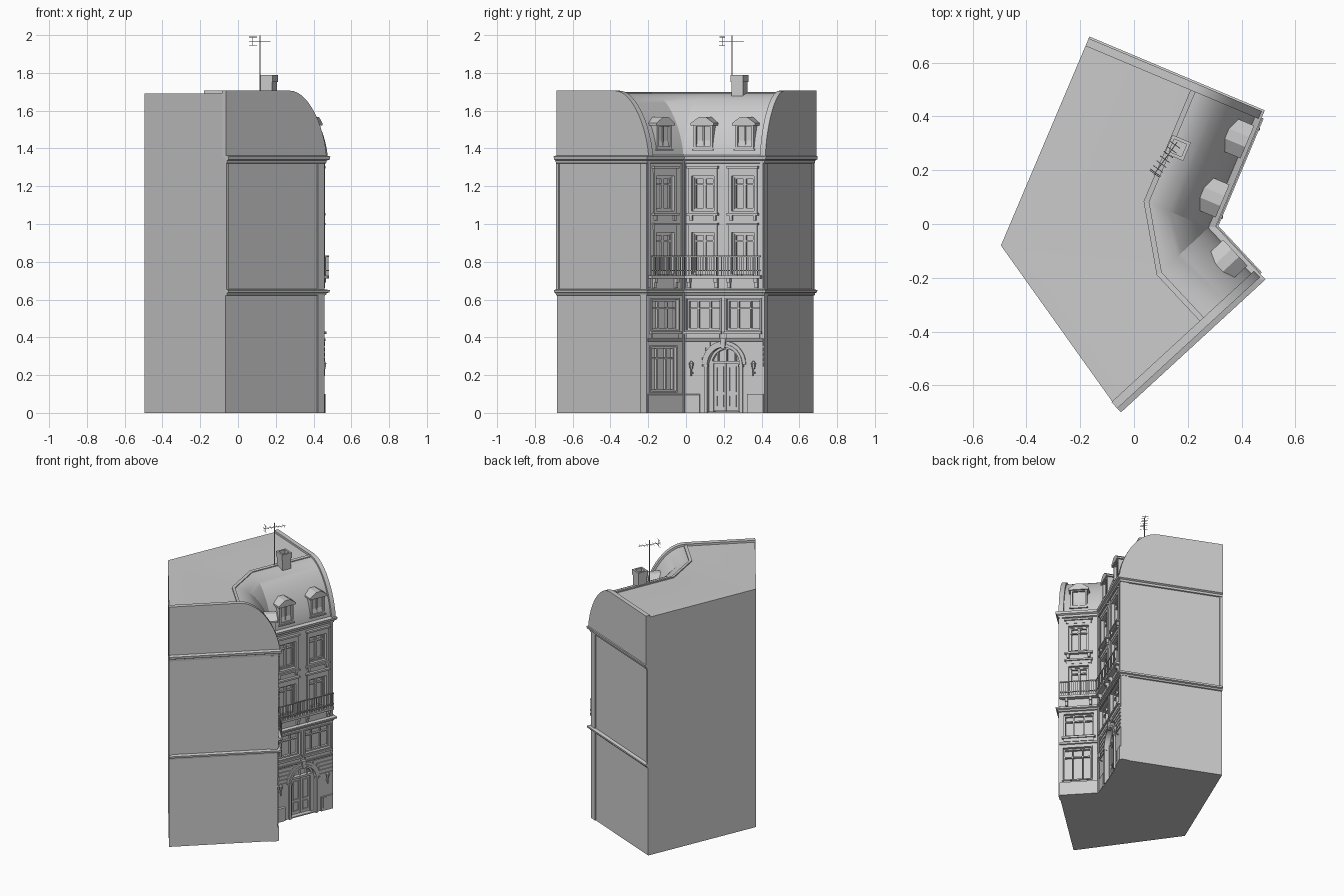
import bpy, bmesh, math
from mathutils import Vector, Matrix

if "Cube" in bpy.data.objects:
    bpy.data.objects.remove(bpy.data.objects["Cube"])

# Footprint corners: D is the concave street corner between the two facades
A, B, C = Vector((-.495, -.08)), Vector((-.175, .675)), Vector((.455, .41))
D, E, F = Vector((.2765, -.014)), Vector((.455, -.205)), Vector((-.065, -.683))
EAVE, TOP, DEEP, SEG = 1.365, 1.692, .25, 14


def frame(p, q):
    """Local wall frame: X along the wall, Y inward, Z up."""
    x = (q - p).normalized()
    return Matrix(((x.x, -x.y, 0, p.x), (x.y, x.x, 0, p.y), (0, 0, 1, 0), (0, 0, 0, 1)))


W1, W2, S1, S2 = frame(E, D), frame(D, C), frame(F, E), frame(C, B)
L1, L2, LS1, LS2 = (D - E).length, (C - D).length, (E - F).length, (B - C).length
WORLD = Matrix()


def finish(name, bm, smooth=False):
    bmesh.ops.remove_doubles(bm, verts=bm.verts, dist=1e-5)
    bmesh.ops.recalc_face_normals(bm, faces=bm.faces)
    me = bpy.data.meshes.new(name)
    bm.to_mesh(me)
    bm.free()
    ob = bpy.data.objects.new(name, me)
    bpy.context.collection.objects.link(ob)
    if smooth:
        bpy.ops.object.select_all(action='DESELECT')
        ob.select_set(True)
        bpy.context.view_layer.objects.active = ob
        bpy.ops.object.shade_smooth_by_angle(angle=math.radians(30))
    return ob


def loft(bm, rings, closed=True):
    vs = [[bm.verts.new(p) for p in r] for r in rings]
    n = len(rings[0])
    for a, b in zip(vs, vs[1:]):
        for i in range(n):
            bm.faces.new((a[i], a[(i + 1) % n], b[(i + 1) % n], b[i]))
    bm.faces.new(vs[0])
    bm.faces.new(vs[-1])


def add_prism(bm, m, pts, y0, y1):
    loft(bm, [[m @ Vector((x, y, z)) for x, z in pts] for y in (y0, y1)])


def add_box(bm, m, x0, x1, y0, y1, z0, z1):
    add_prism(bm, m, [(x0, z0), (x1, z0), (x1, z1), (x0, z1)], y0, y1)


def boxes(name, m, items):
    # Separate meshes may touch, so doubles are only merged inside each box
    me = bpy.data.meshes.new(name)
    bm = bmesh.new()
    for it in items:
        add_box(bm, m, *it)
    bmesh.ops.recalc_face_normals(bm, faces=bm.faces)
    bm.to_mesh(me)
    bm.free()
    ob = bpy.data.objects.new(name, me)
    bpy.context.collection.objects.link(ob)
    return ob


def prism(name, m, pts, y0, y1, smooth=False):
    bm = bmesh.new()
    add_prism(bm, m, pts, y0, y1)
    return finish(name, bm, smooth)


def sweep(name, path, prof):
    """Moulding: profile of (outward, z) mitred along the walls."""
    dirs = [(b - a).normalized() for a, b in zip(path, path[1:])]
    nor = [Vector((d.y, -d.x)) for d in dirs]
    bm, rings = bmesh.new(), []
    for i, p in enumerate(path):
        a, b = nor[max(i - 1, 0)], nor[min(i, len(nor) - 1)]
        mit = (a + b) / (1 + a.dot(b))
        rings.append([(*(p + mit * o), z) for o, z in prof])
    loft(bm, rings)
    return finish(name, bm)


def rod(name, p, q, r, n=6, r2=None):
    p, q = Vector(p), Vector(q)
    bm = bmesh.new()
    m = Matrix.Translation((p + q) / 2) @ (q - p).to_track_quat('Z', 'Y').to_matrix().to_4x4()
    bmesh.ops.create_cone(bm, cap_ends=True, segments=n, radius1=r,
                          radius2=r if r2 is None else r2, depth=(q - p).length, matrix=m)
    return finish(name, bm, n > 6)


def roof_curve(off=0):
    out = []
    for k in range(SEG + 1):
        t = math.pi / 2 * k / SEG
        out.append((DEEP - (DEEP + off) * math.cos(t) + .02 * math.sin(2 * t),
                    EAVE + (TOP - EAVE + off) * math.sin(t)))
    return out


# Main body with curved mansard, including the wedge at the concave corner
n1, n2 = -W1.col[1].xy, -W2.col[1].xy
cols = [[(*(p - n * d), z) for d, z in roof_curve()] for p, n in ((E, n1), (D, n1), (D, n2), (C, n2))]
bm = bmesh.new()
face = lambda pts: bm.faces.new([bm.verts.new(p) for p in pts])
up = lambda p, z: (p.x, p.y, z)
for i in range(3):
    for k in range(SEG):
        q = [cols[i][k], cols[i + 1][k], cols[i + 1][k + 1], cols[i][k + 1]]
        face(q[1:] if i == 1 and k == 0 else q)
face([up(E, 0), up(D, 0), cols[1][0], cols[0][0]])
face([up(D, 0), up(C, 0), cols[3][0], cols[2][0]])
face([up(F, 0), up(E, 0)] + cols[0] + [up(F, TOP)])
face([up(B, TOP)] + cols[3][::-1] + [up(C, 0), up(B, 0)])
face([up(B, 0), up(A, 0), up(A, TOP), up(B, TOP)])
face([up(A, 0), up(F, 0), up(F, TOP), up(A, TOP)])
face([up(p, 0) for p in (A, B, C, D, E, F)])
face([up(A, TOP), up(F, TOP)] + [c[-1] for c in cols] + [up(B, TOP)])
body = finish("building_body", bm)

# Window list: frame, centre, half width, bottom, top, kind
wins = []
for m, xs in ((W1, (.125,)), (W2, (.115, .345))):
    for x in xs:
        wins += [(m, x, .064, 1.07, 1.255, 'tall'), (m, x, .064, .735, .955, 'balcony'),
                 (m, x, .096, .44, .60, 'wide')]
wins.append((W1, .115, .09, .115, .35, 'shop'))

# Arched door opening and the cutter for every recess
XC, ZS = .235, .255
arc = lambda r: [(XC + r * math.cos(math.pi * k / 16), ZS + r * math.sin(math.pi * k / 16)) for k in range(17)]
bm = bmesh.new()
for m, x, h, z0, z1, kind in wins:
    add_box(bm, m, x - h, x + h, -.02, .03, z0, z1)
add_prism(bm, W2, [(XC - .095, .008), (XC + .095, .008)] + arc(.095), -.02, .045)
cutter = finish("opening_cutter", bm)
cutter.hide_render = True
mod = body.modifiers.new("openings", 'BOOLEAN')
mod.object, mod.operation, mod.solver = cutter, 'DIFFERENCE', 'EXACT'
bpy.ops.object.select_all(action='DESELECT')
bpy.context.view_layer.objects.active = body
body.select_set(True)
bpy.ops.object.modifier_apply(modifier="openings")
bpy.data.objects.remove(cutter)
bpy.ops.object.shade_smooth_by_angle(angle=math.radians(20))


def ring(x0, x1, z0, z1, t, y0, y1):
    return [(x0, x0 + t, y0, y1, z0, z1), (x1 - t, x1, y0, y1, z0, z1),
            (x0 + t, x1 - t, y0, y1, z0, z0 + t), (x0 + t, x1 - t, y0, y1, z1 - t, z1)]


# Window frames, casings, hoods and sills
for m, x, h, z0, z1, kind in wins:
    b = ring(x - h, x + h, z0, z1, .009, .012, .029)
    zt = z1 - (.045 if kind != 'shop' else .06)
    if kind in ('wide', 'shop'):
        b += [(x + s * h * .36 - .004, x + s * h * .36 + .004, .014, .029, z0, z1) for s in (-1, 1)]
    else:
        b += ring(x - h + .009, x, z0 + .009, z1 - .009, .007, .016, .029)
        b += ring(x, x + h - .009, z0 + .009, z1 - .009, .007, .016, .029)
    b.append((x - h, x + h, .014, .029, zt - .004, zt + .004))
    boxes("window_frame", m, b)
    t = .008 if kind in ('wide', 'shop') else .017
    c = ring(x - h - t, x + h + t, z0 - t, z1 + t, t, -.008, .004)
    if kind in ('tall', 'balcony'):
        zh = z1 + t
        c += [(x - h - .018, x + h + .018, -.010, 0, zh, zh + .022),
              (x - h - .026, x + h + .026, -.019, 0, zh + .022, zh + .034)]
    if kind == 'tall':
        c += [(x - h - .026, x + h + .026, -.020, 0, 1.045, 1.057)]
        c += [(x + s * (h + .004) - .008, x + s * (h + .004) + .008, -.014, 0, 1.018, 1.045) for s in (-1, 1)]
    if kind == 'wide':
        c += [(x - h - .012, x + h + .012, -.018, 0, .418, .432), (x - h, x + h, -.010, 0, .395, .418)]
    boxes("window_surround", m, c)

# Balconies: slab, railing, balusters and brackets
for m, L, xs in ((W1, L1, (.125,)), (W2, L2, (.115, .345))):
    b = [(.004, L - .006, -.032, 0, .712, .728)]
    b += [(.004, L - .006, -.032, -.026, z, z + .006) for z in (.75, .826)]
    n = round(L / .0135)
    b += [(.005 + (L - .015) * i / n, .0075 + (L - .015) * i / n, -.030, -.028, .728, .826) for i in range(n + 1)]
    for x in xs:
        for s in (-1, 1):
            b += [(x + s * .078 - .009, x + s * .078 + .009, -.024, 0, .69, .712),
                  (x + s * .078 - .008, x + s * .078 + .008, -.014, 0, .662, .69)]
    boxes("balcony", m, b)
    boxes("corner_pilasters", m, [(0, .016, -.007, .002, .66, 1.325), (L - .016, L, -.007, .002, .66, 1.325)])

# Cornices wrapping both facades and the side walls
path = [F, E, D, C, B]
sweep("eaves_cornice", path, [(-.004, 1.318), (.008, 1.322), (.010, 1.336), (.022, 1.342), (.024, 1.358), (-.004, 1.366)])
sweep("middle_cornice", path, [(-.004, .620), (.008, .624), (.010, .634), (.021, .638), (.022, .650), (-.004, .656)])
sweep("ground_ledge", [E, D, C], [(-.004, .376), (.008, .38), (.010, .392), (-.004, .396)])
sweep("plinth", [E, D, D + (C - D) * .21], [(-.004, 0), (.009, 0), (.009, .095), (-.004, .102)])
boxes("plinth_right", W2, [(.37, L2, -.009, .002, 0, .10), (.385, .41, -.012, 0, .02, .095)])
boxes("side_strips_south", S1, [(0, .018, -.006, .002, .65, 1.32), (LS1 - .05, LS1, -.006, .002, 0, 1.32)])
boxes("side_strips_north", S2, [(0, .05, -.006, .002, 0, 1.32), (LS2 - .018, LS2, -.006, .002, .65, 1.32)])

# Fire walls that follow the roof curve at both ends
pro = roof_curve(.014)
prism("north_fire_wall", S2, [(pro[0][0], 1.352)] + pro + [(LS2, TOP + .014), (LS2, 1.352)], -.017, .014, True)
south = [(pro[0][0], 1.352)] + pro + [(LS1, TOP + .014), (LS1, 1.352)]
prism("south_fire_wall", S1, [(LS1 - d, z) for d, z in south], -.004, .028, True)

# Ridge trim
R = [Vector(c[-1][:2]) for c in cols]
sweep("ridge_trim", R, [(-.010, TOP - .006), (.010, TOP - .012), (.010, TOP + .005), (-.010, TOP + .008)])

# Dormers with gabled hoods
for m, x in ((W1, .125), (W2, .112), (W2, .35)):
    b = ring(x - .054, x + .054, 1.395, 1.53, .014, .0, .10)
    b += [(x - .05, x + .05, .016, .10, 1.40, 1.525), (x - .004, x + .004, .008, .02, 1.40, 1.52),
          (x - .06, x + .06, -.006, .03, 1.388, 1.397)]
    boxes("dormer", m, b)
    prism("dormer_hood", m, [(x - .066, 1.522), (x + .066, 1.522), (x + .066, 1.534), (x + .02, 1.566),
                             (x - .02, 1.566), (x - .066, 1.534)], -.010, .10)

# Arched entrance: arch rings, keystone, doors and fanlight
for r0, r1, o in ((.093, .108, .014), (.108, .126, .008)):
    prism("door_arch", W2, arc(r1) + arc(r0)[::-1], -o, .004)
prism("keystone", W2, [(XC - .01, .34), (XC + .01, .34), (XC + .016, .395), (XC - .016, .395)], -.02, .002)
b = [(XC + s * .101 - .008, XC + s * .101 + .008, -.012, .004, 0, ZS) for s in (-1, 1)]
b += [(XC + s * .101 - .012, XC + s * .101 + .012, -.017, .004, ZS - .012, ZS) for s in (-1, 1)]
b += [(XC - .095, XC + .095, .018, .045, .262, .276)]
for s in (-1, 1):
    x0, x1 = sorted((XC + s * .002, XC + s * .07))
    b += [(x0, x1, .028, .045, .01, .262)]
    b += ring(x0 + .012, x1 - .012, .03, .095, .006, .022, .03) + ring(x0 + .012, x1 - .012, .11, .245, .006, .022, .03)
    x0, x1 = sorted((XC + s * .07, XC + s * .095))
    b += [(x0, x1, .018, .045, .008, .262)]
boxes("entrance_doors", W2, b)
boxes("fanlight_bars", W2, [(XC + o - .003, XC + o + .003, .03, .045, .276, .276 + h)
                            for o, h in ((-.05, .055), (0, .07), (.05, .055))])
prism("fanlight_rim", W2, arc(.095) + arc(.082)[::-1], .024, .045)

# Rusticated bands beside the arch
b = []
for i in range(5):
    z = .245 + i * .027
    h = math.sqrt(max(.126 ** 2 - max(z - ZS, 0) ** 2, 0))
    b += [(.012, XC - h, -.006, .002, z, z + .021), (XC + h, L2, -.006, .002, z, z + .021)]
boxes("rusticated_bands", W2, b)

# Wall lamps
for x in (.055, .412):
    P = lambda y, z: W2 @ Vector((x, y, z))
    rod("lamp_arm", P(0, .212), P(-.022, .212), .004)
    rod("lamp_stem", P(-.022, .195), P(-.022, .235), .004)
    rod("lamp_glass", P(-.022, .232), P(-.022, .262), .007, 6, .013)
    rod("lamp_cap", P(-.022, .262), P(-.022, .275), .014, 6, .003)

# Downpipe in the concave corner
pd = D + (n1 + n2) * .007
rod("downpipe", up(pd, 0), up(pd, 1.34), .006, 10)

# Chimney with open top
m = Matrix.Translation((.163, .283, 0)) @ Matrix(W2.to_3x3()).to_4x4()
boxes("chimney", m, [(-.033, .033, -.033, .033, 1.655, 1.765)] +
      [(-.037, .037, s * .031 - .006, s * .031 + .006, 1.752, 1.79) for s in (-1, 1)] +
      [(s * .031 - .006, s * .031 + .006, -.025, .025, 1.752, 1.79) for s in (-1, 1)])

# Roof antenna
M = Vector((.117, .244, 0))
bd, bs = Vector((.58, .81, 0)), Vector((.81, -.58, 0))
rod("antenna_mast", M + Vector((0, 0, 1.68)), M + Vector((0, 0, 1.998)), .003)
H = M + Vector((0, 0, 1.968))
rod("antenna_boom", H - bd * .075, H + bd * .075, .002)
for i in range(7):
    p = H + bd * (-.07 + i * .022)
    rod("antenna_element", p - bs * .022, p + bs * .022, .0014, 4)
for z in (-.022, .022):
    p = H - bd * .065 + Vector((0, 0, z))
    rod("antenna_reflector", p - bs * .025, p + bs * .025, .0014, 4)
rod("antenna_reflector_post", H - bd * .065 - Vector((0, 0, .025)), H - bd * .065 + Vector((0, 0, .025)), .0014, 4)
